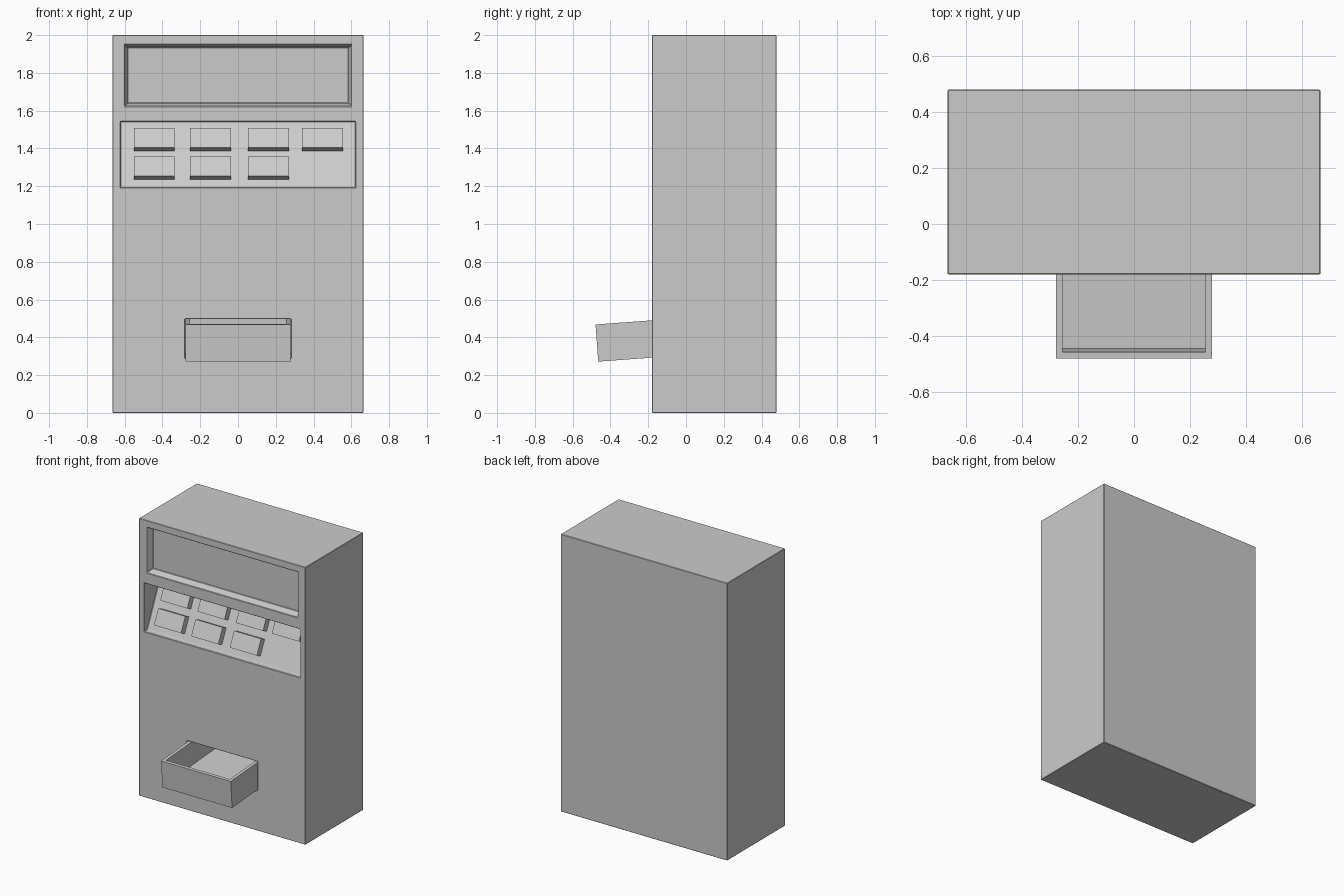
import bpy, bmesh
from math import radians, sin, cos, tan
from mathutils import Matrix, Vector

if "Cube" in bpy.data.objects:
    bpy.data.objects.remove(bpy.data.objects["Cube"])


def make_object(name, bm):
    bmesh.ops.recalc_face_normals(bm, faces=bm.faces)
    mesh = bpy.data.meshes.new(name)
    bm.to_mesh(mesh)
    bm.free()
    obj = bpy.data.objects.new(name, mesh)
    bpy.context.collection.objects.link(obj)
    return obj


def box(name, lo, hi):
    lo, hi = Vector(lo), Vector(hi)
    bm = bmesh.new()
    bmesh.ops.create_cube(bm, size=1, matrix=Matrix.Translation((lo + hi) / 2)
                          @ Matrix.Diagonal((*(hi - lo), 1)))
    return make_object(name, bm)


def loft(name, loops):
    """Join two matching loops of points into a closed solid."""
    bm = bmesh.new()
    a, b = [[bm.verts.new(p) for p in loop] for loop in loops]
    n = len(a)
    bm.faces.new(a)
    bm.faces.new(b[::-1])
    for i in range(n):
        j = (i + 1) % n
        bm.faces.new((a[i], b[i], b[j], a[j]))
    return make_object(name, bm)


def rect(hw, y, z0, z1):
    return [(-hw, y, z0), (hw, y, z0), (hw, y, z1), (-hw, y, z1)]


def cut(target, cutter):
    mod = target.modifiers.new("cut", "BOOLEAN")
    mod.object = cutter
    mod.operation = "DIFFERENCE"
    mod.solver = "EXACT"
    cutter.hide_render = True
    cutter.hide_set(True)


FRONT = -0.18
TILT = radians(25)          # slope of the button panel
TRAY_TILT = radians(4.2)
TRAY_POS = (0, -0.479, 0.468)

# cabinet
body = box("cabinet", (-0.664, FRONT, 0), (0.664, 0.479, 2))

# framed display recess with slightly sloped walls
cut(body, loft("display_cutter", (rect(0.614, FRONT - 0.03, 1.612, 1.96),
                                  rect(0.585, FRONT + 0.05, 1.64, 1.935))))

# wedge recess for the button panel
P0 = (-0.148, 1.195)        # lower edge of the panel (y, z)
top_y = P0[0] + (1.543 - P0[1]) * tan(TILT)
profile = [(-0.25, 1.543), (top_y, 1.543), P0, (-0.25, 1.193)]
cut(body, loft("panel_cutter", [[(x, y, z) for y, z in profile] for x in (-0.622, 0.622)]))

# tilted slot for the tray
slot = box("slot_cutter", (-0.281, -0.05, -0.203), (0.281, 0.62, 0.008))
slot.location = TRAY_POS
slot.rotation_euler.x = TRAY_TILT
cut(body, slot)

# fine edge chamfer
bev = body.modifiers.new("chamfer", "BEVEL")
bev.width = 0.006
bev.segments = 1
bev.limit_method = "ANGLE"
bev.angle_limit = radians(40)

# buttons: four above, three below
columns = (-0.443, -0.146, 0.161, 0.448)
for row, (z, count) in enumerate(((1.387, 4), (1.236, 3))):
    for col, x in enumerate(columns[:count]):
        key = box(f"button_{row + 1}_{col + 1}", (-0.108, -0.045, 0), (0.108, 0.01, 0.114))
        key.location = (x, P0[0] + (z - P0[1]) * tan(TILT), z)
        key.rotation_euler.x = -TILT

# open dispensing tray
tray = box("tray", (-0.278, 0, -0.197), (0.278, 0.61, 0))
bm = bmesh.new()
bm.from_mesh(tray.data)
bm.normal_update()
top = max(bm.faces, key=lambda f: f.calc_center_median().z)
bmesh.ops.inset_region(bm, faces=[top], thickness=0.033)
for v in top.verts:
    v.co.z = 0
inner = bmesh.ops.extrude_face_region(bm, geom=[top])
bmesh.ops.translate(bm, vec=(0, 0, -0.17),
                    verts=[g for g in inner["geom"] if isinstance(g, bmesh.types.BMVert)])
if top.is_valid:
    bmesh.ops.delete(bm, geom=[top], context="FACES_ONLY")
bmesh.ops.recalc_face_normals(bm, faces=bm.faces)
bm.to_mesh(tray.data)
bm.free()
tray.location = TRAY_POS
tray.rotation_euler.x = TRAY_TILT
